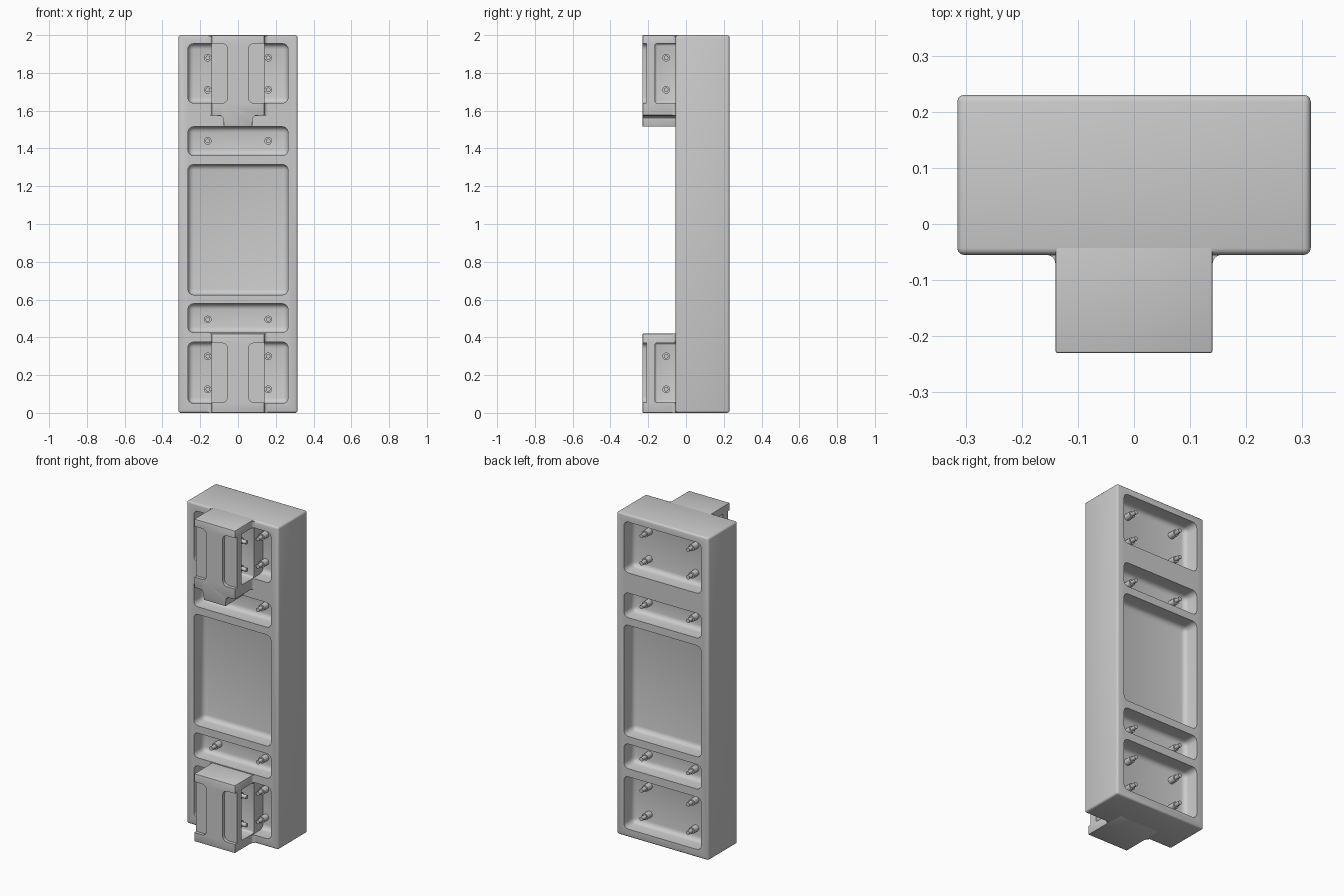
import bpy, bmesh, math
from mathutils import Matrix, Vector

if "Cube" in bpy.data.objects:
    bpy.data.objects.remove(bpy.data.objects["Cube"])

HW, Y0, Y1, H = 0.315, -0.055, 0.23, 2.0   # slab half width, front, back, height
DEPTH = 0.1                                # pocket depth
BX, BY = 0.14, -0.23                       # bracket half width, front


def finish(bm, name):
    bmesh.ops.recalc_face_normals(bm, faces=bm.faces)
    me = bpy.data.meshes.new(name)
    bm.to_mesh(me)
    bm.free()
    ob = bpy.data.objects.new(name, me)
    bpy.context.collection.objects.link(ob)
    return ob


def smooth(ob):
    bpy.ops.object.select_all(action='DESELECT')
    ob.select_set(True)
    bpy.context.view_layer.objects.active = ob
    bpy.ops.object.shade_smooth_by_angle(angle=math.radians(35))


def add_box(bm, x, y, z, r, segs=4, axis=None):
    """Rounded box from (min, max) ranges; axis limits rounding to edges along it."""
    lo, hi = Vector((x[0], y[0], z[0])), Vector((x[1], y[1], z[1]))
    m = Matrix.Translation((lo + hi) / 2) @ Matrix.Diagonal((*(hi - lo), 1))
    verts = bmesh.ops.create_cube(bm, size=1, matrix=m)['verts']
    edges = {e for v in verts for e in v.link_edges}
    if axis is not None:
        edges = {e for e in edges if abs((e.verts[0].co - e.verts[1].co)[axis]) > 1e-4}
    bmesh.ops.bevel(bm, geom=list(edges), offset=r, segments=segs, profile=0.5, affect='EDGES')


def add_prism(bm, pts, vec):
    face = bm.faces.new([bm.verts.new(p) for p in pts])
    new = bmesh.ops.extrude_face_region(bm, geom=[face])['geom']
    verts = [g for g in new if isinstance(g, bmesh.types.BMVert)]
    bmesh.ops.translate(bm, verts=verts, vec=vec)


def add_pin(bm, pos, direction):
    """Stepped bolt: wide collar with a thinner stud."""
    d = Vector(direction)
    rot = d.to_track_quat('Z', 'Y').to_matrix().to_4x4()
    for r, a, b in ((0.02, -0.01, 0.045), (0.012, 0.04, 0.08)):
        m = Matrix.Translation(Vector(pos) + d * (a + b) / 2) @ rot
        bmesh.ops.create_cone(bm, cap_ends=True, segments=20, radius1=r, radius2=r,
                              depth=b - a, matrix=m)


def carve(ob, cutter_bm):
    cutter = finish(cutter_bm, "pocket_cutter")
    cutter.hide_render = True
    mod = ob.modifiers.new("pockets", 'BOOLEAN')
    mod.operation, mod.solver, mod.object = 'DIFFERENCE', 'EXACT', cutter
    bpy.context.view_layer.objects.active = ob
    bpy.ops.object.modifier_apply(modifier=mod.name)
    bpy.data.objects.remove(cutter)
    smooth(ob)


# main slab with five pockets on the front and on the back
bm = bmesh.new()
add_box(bm, (-HW, HW), (Y0, Y1), (0, H), 0.012, 3)
slab = finish(bm, "slab")
cut = bmesh.new()
for z in ((0.05, 0.375), (0.425, 0.578), (0.625, 1.315), (1.362, 1.515), (1.64, 1.955)):
    for y in ((Y0 - 0.1, Y0 + DEPTH), (Y1 - DEPTH, Y1 + 0.1)):
        add_box(cut, (-0.265, 0.265), y, z, 0.03)
carve(slab, cut)

# bolts standing on the slab pocket floors
bm = bmesh.new()
for z in (0.125, 0.30, 0.495, 1.44, 1.71, 1.88):
    for x in (-0.16, 0.16):
        add_pin(bm, (x, Y0 + DEPTH, z), (0, -1, 0))
        add_pin(bm, (x, Y1 - DEPTH, z), (0, 1, 0))
smooth(finish(bm, "slab_bolts"))

# front brackets: I-shaped face, side pockets, the upper one with a tab below
lower = [(BX, 0), (BX, 0.42)]
upper = [(0.075, 1.515), (0.078, 1.56), (0.09, 1.572), (BX, 1.575), (BX, H)]
for name, half, pocket, bolts in (("lower_bracket", lower, (0.055, 0.37), (0.125, 0.30)),
                                  ("upper_bracket", upper, (1.64, 1.955), (1.71, 1.88))):
    outline = half + [(-x, z) for x, z in reversed(half)]
    bm = bmesh.new()
    add_prism(bm, [(x, BY, z) for x, z in outline], (0, 0.05 - BY, 0))
    sharp = [e for e in bm.edges if e.calc_face_angle(0) > 1.2]
    bmesh.ops.bevel(bm, geom=sharp, offset=0.004, segments=2, profile=0.5, affect='EDGES')
    body = finish(bm, name)
    cut, pins = bmesh.new(), bmesh.new()
    for s in (-1, 1):
        xs = sorted((s * 0.055, s * 0.25))
        add_box(cut, xs, (-0.165, -0.045), pocket, 0.012, 3)
        add_box(cut, xs, (BY - 0.1, BY + 0.02), pocket, 0.03, 4, axis=1)
        for z in bolts:
            add_pin(pins, (s * 0.055, -0.105, z), (s, 0, 0))
    carve(body, cut)
    smooth(finish(pins, name + "_bolts"))

# small fillets where the brackets meet the slab
bm = bmesh.new()
R = 0.016
arc = [(R - R * math.sin(a), R - R * math.cos(a)) for a in
       (math.radians(22.5 * i) for i in range(5))]
for z0, z1 in ((0, 0.05), (0.375, 0.42), (1.575, 1.64), (1.955, 1.995)):
    for s in (-1, 1):
        pts = [(0, 0)] + arc
        add_prism(bm, [(s * (BX + u), Y0 - v, z0) for u, v in pts], (0, 0, z1 - z0))
smooth(finish(bm, "bracket_fillets"))
